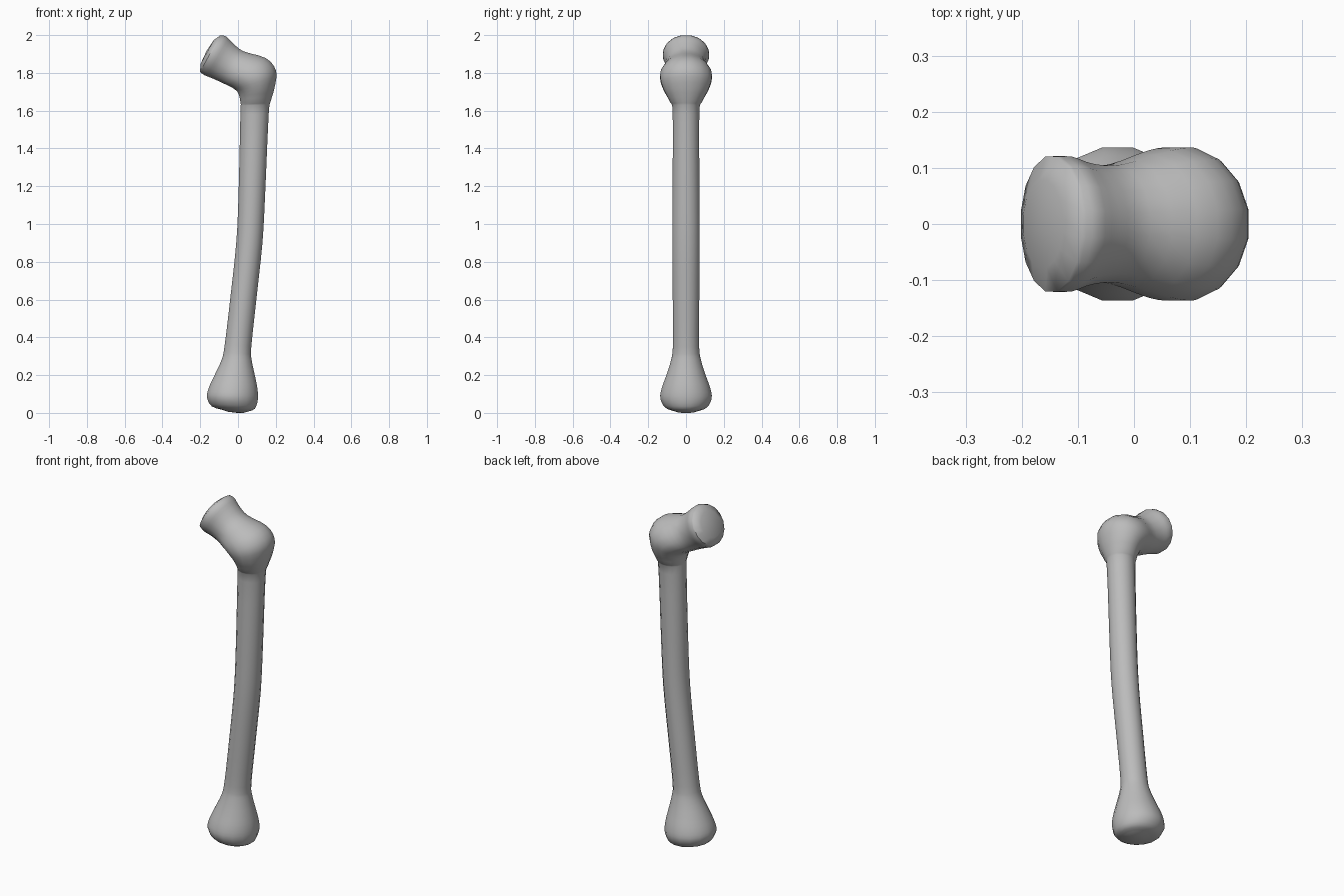
import bpy
import bmesh
import math
from mathutils import Vector

cube = bpy.data.objects.get("Cube")
if cube:
    bpy.data.objects.remove(cube, do_unlink=True)

SIDES = 16
STEPS = 3

# Cross-sections: inner edge x, z, outer edge x, z, half depth in y
SECTIONS = [
    (-.08, .015, .05, .006, .065),
    (-.14, .035, .09, .022, .11),
    (-.165, .08, .106, .07, .137),
    (-.157, .13, .104, .13, .13),
    (-.125, .2, .09, .2, .105),
    (-.088, .28, .073, .28, .08),
    (-.071, .36, .071, .35, .07),
    (-.04, .62, .1, .62, .071),
    (-.01, .9, .13, .9, .073),
    (.002, 1.15, .144, 1.15, .072),
    (.012, 1.58, .163, 1.58, .071),
    (.013, 1.64, .174, 1.65, .085),
    (-.001, 1.695, .194, 1.72, .118),
    (-.03, 1.72, .203, 1.81, .137),
    (-.06, 1.735, .15, 1.878, .132),
    (-.095, 1.752, .03, 1.915, .107),
    (-.14, 1.772, -.025, 1.957, .108),
    (-.18, 1.788, -.062, 1.993, .121),
    (-.202, 1.805, -.093, 2.0, .121),
]


def smooth_step(a, b, c, d, t):
    """Catmull-Rom blend between b and c."""
    return .5 * (2 * b + (c - a) * t + (2 * a - 5 * b + 4 * c - d) * t * t
                 + (3 * b - a - 3 * c + d) * t ** 3)


def resample(rows):
    last = len(rows) - 1
    result = []
    for i in range(last):
        around = [rows[max(0, min(last, i + k))] for k in (-1, 0, 1, 2)]
        for s in range(STEPS):
            result.append([smooth_step(*v, s / STEPS) for v in zip(*around)])
    return result + [list(rows[-1])]


def add_ring(bm, section):
    x0, z0, x1, z1, depth = section
    inner, outer = Vector((x0, 0, z0)), Vector((x1, 0, z1))
    mid, half = (inner + outer) / 2, (outer - inner) / 2
    ring = []
    for i in range(SIDES):
        a = 2 * math.pi * (i + .5) / SIDES
        ring.append(bm.verts.new(
            mid + half * math.cos(a) * 1.01 + Vector((0, depth * 1.01 * math.sin(a), 0))))
    return ring


def close_end(bm, ring, push):
    """Close a ring with a slightly domed cap."""
    mid = sum((v.co for v in ring), Vector()) / SIDES
    inset = [bm.verts.new(mid + (v.co - mid) * .65 + push * .75) for v in ring]
    tip = bm.verts.new(mid + push)
    for i in range(SIDES):
        j = (i + 1) % SIDES
        bm.faces.new((ring[i], ring[j], inset[j], inset[i]))
        bm.faces.new((inset[i], inset[j], tip))


# Bone: one lofted skin from the rounded foot through the shaft to the head
bm = bmesh.new()
rings = [add_ring(bm, s) for s in resample(SECTIONS)]
for low, high in zip(rings, rings[1:]):
    for i in range(SIDES):
        j = (i + 1) % SIDES
        bm.faces.new((low[i], low[j], high[j], high[i]))
close_end(bm, rings[0], Vector((.005, 0, -.01)))
close_end(bm, rings[-1], Vector((-.02, 0, .012)))
bmesh.ops.recalc_face_normals(bm, faces=bm.faces)

mesh = bpy.data.meshes.new("leg_bone")
bm.to_mesh(mesh)
bm.free()
bone = bpy.data.objects.new("leg_bone", mesh)
bpy.context.collection.objects.link(bone)

# Plain grey bone colour
grey = bpy.data.materials.new("bone_grey")
grey.use_nodes = True
colour = (.5, .5, .5, 1)
grey.diffuse_color = colour
grey.node_tree.nodes["Principled BSDF"].inputs["Base Color"].default_value = colour
mesh.materials.append(grey)

bpy.context.view_layer.objects.active = bone
bone.select_set(True)
bpy.ops.object.shade_smooth_by_angle(angle=math.radians(60))
